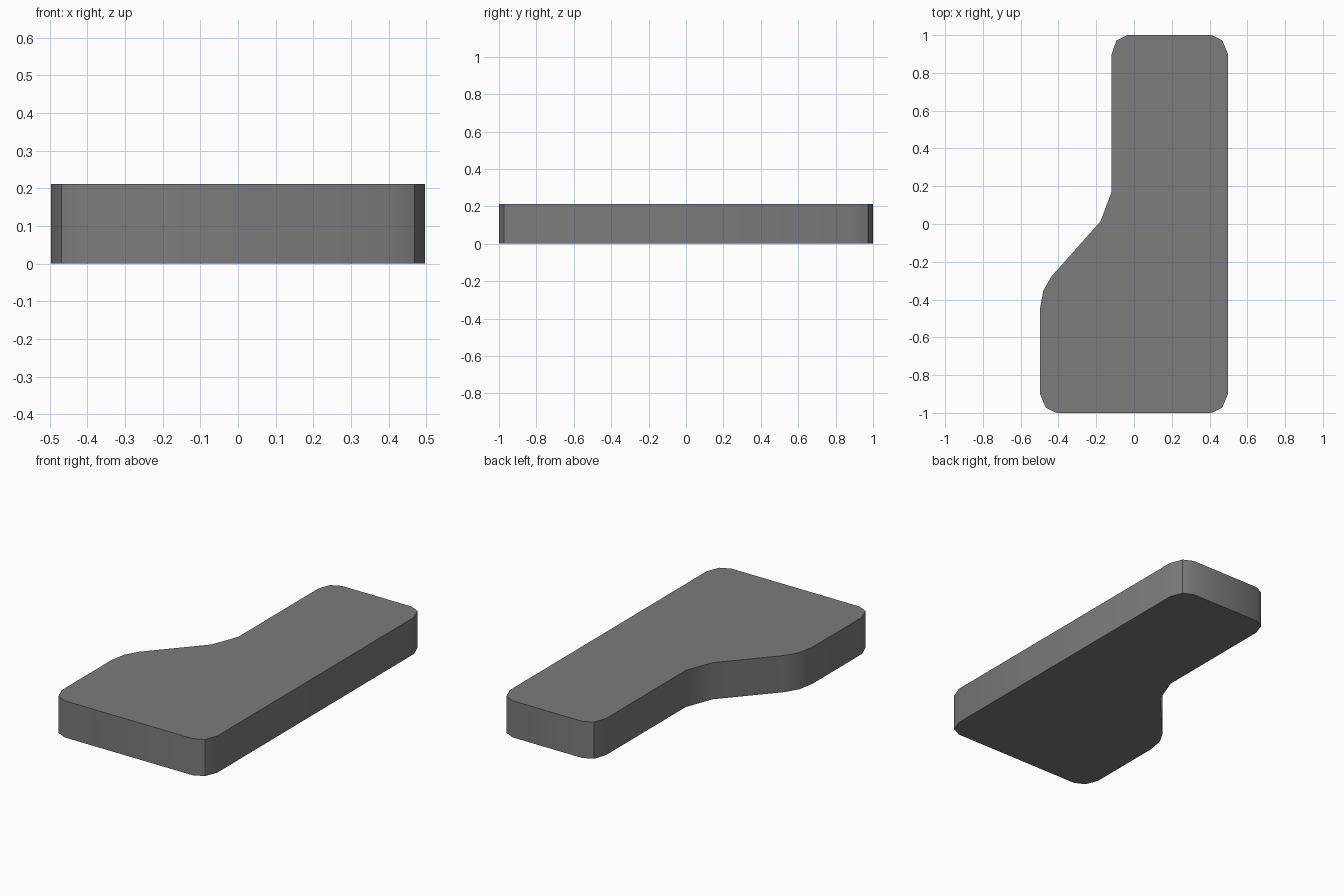
import bpy, bmesh, math

if "Cube" in bpy.data.objects:
    bpy.data.objects.remove(bpy.data.objects["Cube"])

HEIGHT = 0.212

# Plan outline of the slab, anticlockwise seen from above
outline = [
    (0.41, -1.0), (0.468, -0.972), (0.497, -0.9),         # front right corner
    (0.497, 0.9), (0.468, 0.972), (0.41, 1.0),            # back right corner
    (-0.036, 1.0), (-0.093, 0.972), (-0.118, 0.9),        # back left corner
    (-0.118, 0.172), (-0.178, 0.013),                     # inner bend
    (-0.437, -0.278), (-0.48, -0.352), (-0.497, -0.445),  # outer bend
    (-0.497, -0.9), (-0.468, -0.972), (-0.41, -1.0),      # front left corner
]

# Extrude the outline upward
bm = bmesh.new()
base = bm.faces.new([bm.verts.new((x, y, 0)) for x, y in outline])
top = bmesh.ops.extrude_face_region(bm, geom=[base], use_keep_orig=True)
bmesh.ops.translate(bm, vec=(0, 0, HEIGHT),
                    verts=[v for v in top["geom"] if isinstance(v, bmesh.types.BMVert)])
bmesh.ops.recalc_face_normals(bm, faces=bm.faces)
mesh = bpy.data.meshes.new("slab")
bm.to_mesh(mesh)
bm.free()
slab = bpy.data.objects.new("slab", mesh)
bpy.context.collection.objects.link(slab)

# Single grey material
grey = bpy.data.materials.new("mid grey")
grey.diffuse_color = (0.2, 0.2, 0.203, 1)
grey.use_nodes = True
grey.node_tree.nodes["Principled BSDF"].inputs["Base Color"].default_value = grey.diffuse_color
mesh.materials.append(grey)

# Smooth the gentle bends, keep the corner and rim edges sharp
bpy.context.view_layer.objects.active = slab
slab.select_set(True)
bpy.ops.object.shade_smooth_by_angle(angle=math.radians(30))
